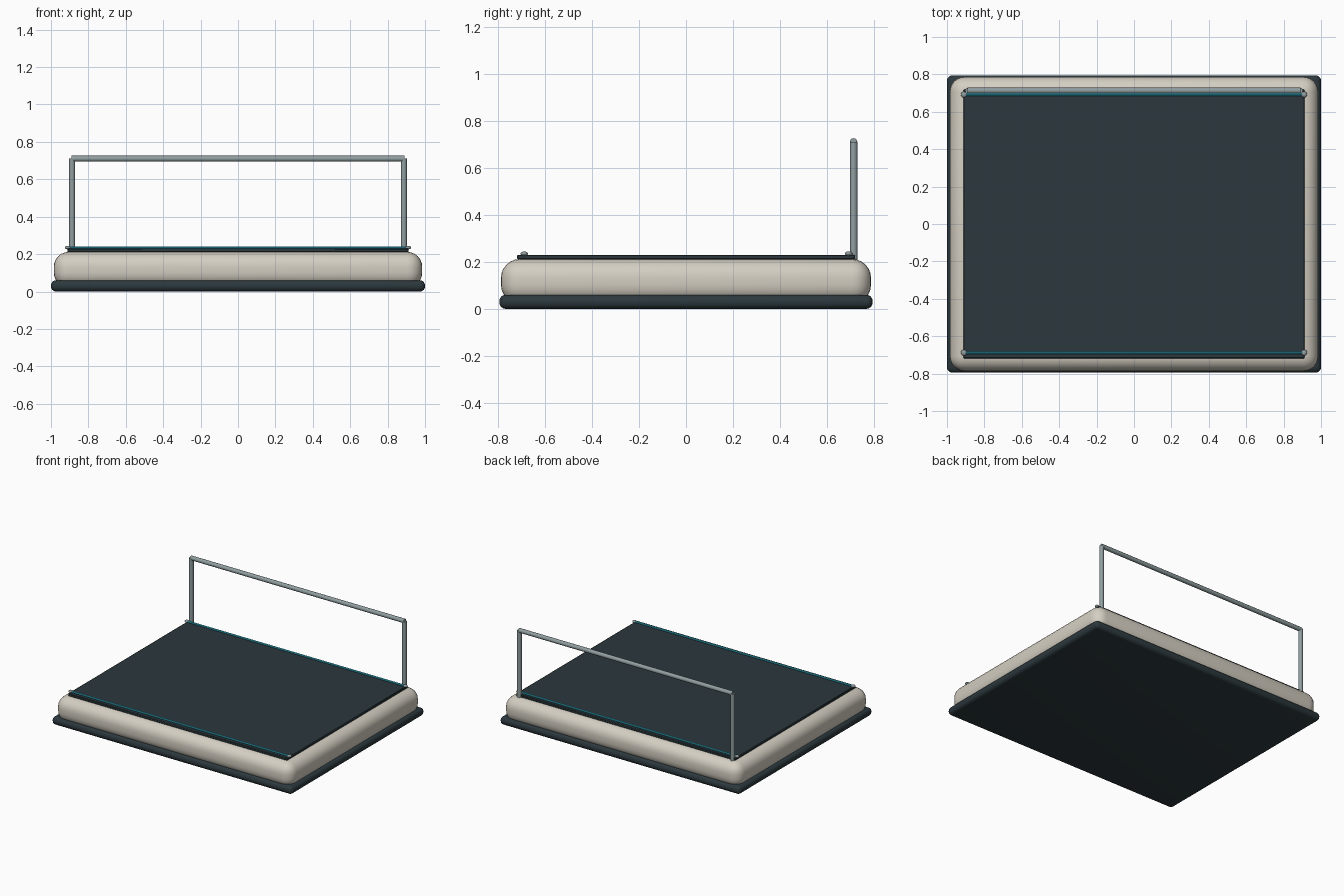
import bpy, math
from mathutils import Vector

if "Cube" in bpy.data.objects:
    bpy.data.objects.remove(bpy.data.objects["Cube"])


def mat(name, rgb):
    m = bpy.data.materials.new(name)
    m.diffuse_color = (*rgb, 1)
    m.use_nodes = True
    m.node_tree.nodes["Principled BSDF"].inputs["Base Color"].default_value = m.diffuse_color
    return m


DARK = mat("dark_slate", (0.025, 0.04, 0.047))
CREAM = mat("warm_cream", (0.66, 0.62, 0.54))
STEEL = mat("steel", (0.28, 0.34, 0.35))
CYAN = mat("cyan", (0.04, 0.5, 0.65))


def finish(name, material):
    o = bpy.context.object
    o.name = name
    o.data.materials.append(material)
    bpy.ops.object.shade_smooth_by_angle(angle=math.radians(40))
    return o


def box(name, size, z0, material, bevel=0, segments=4):
    bpy.ops.mesh.primitive_cube_add(size=1, location=(0, 0, z0 + size[2] / 2))
    o = bpy.context.object
    o.scale = size
    bpy.ops.object.transform_apply(location=False, rotation=False, scale=True)
    if bevel:
        b = o.modifiers.new("round", 'BEVEL')
        b.width, b.segments = bevel, segments
        bpy.ops.object.modifier_apply(modifier=b.name)
    return finish(name, material)


def rod(name, a, b, radius, material, sides=12):
    a, b = Vector(a), Vector(b)
    d = b - a
    bpy.ops.mesh.primitive_cylinder_add(
        vertices=sides, radius=radius, depth=d.length, location=(a + b) / 2,
        rotation=d.to_track_quat('Z', 'Y').to_euler())
    return finish(name, material)


# Platform: base skid, padded body, deck plate
box("base_skid", (2.0, 1.588, 0.06), 0, DARK, 0.027)
box("padded_body", (1.97, 1.574, 0.19), 0.022, CREAM, 0.08, 6)
box("deck_plate", (1.824, 1.437, 0.02), 0.21, DARK, 0.004, 1)

# Edge light strips with end studs
for side, y in (("front", -0.688), ("back", 0.692)):
    rod(f"{side}_light_strip", (-0.91, y, 0.235), (0.91, y, 0.235), 0.007, CYAN, 8)
    for end, x in (("left", -0.91), ("right", 0.91)):
        bpy.ops.mesh.primitive_uv_sphere_add(segments=12, ring_count=8, radius=0.016,
                                             location=(x, y, 0.235))
        bpy.context.object.scale.z = 0.6
        finish(f"{side}_{end}_stud", STEEL)

# Rear hand rail
for end, x in (("left", -0.887), ("right", 0.887)):
    rod(f"{end}_rail_post", (x, 0.713, 0.2), (x, 0.713, 0.71), 0.016, STEEL)
rod("top_rail", (-0.89, 0.713, 0.71), (0.89, 0.713, 0.71), 0.016, STEEL)
